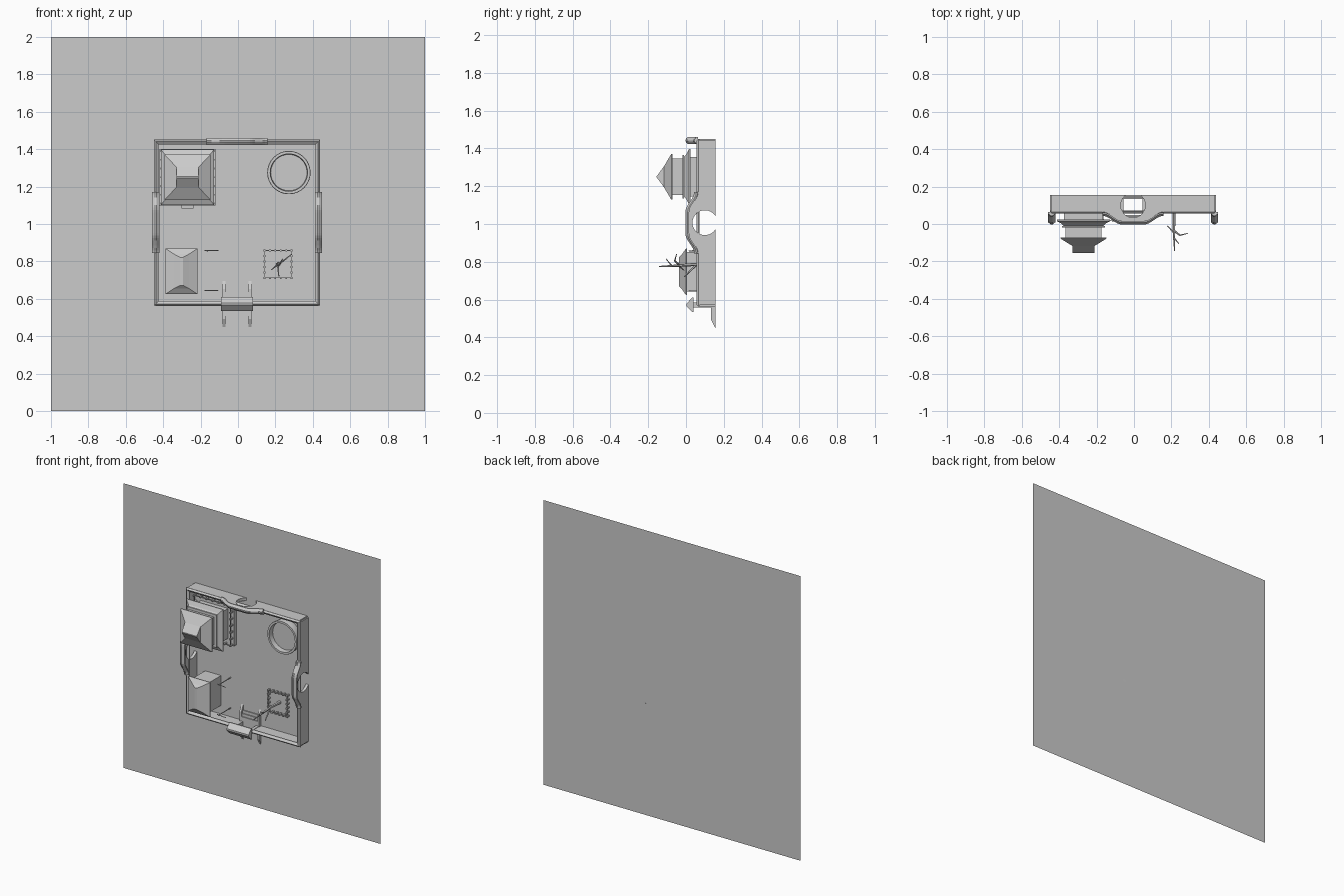
import bpy, bmesh, math
from mathutils import Vector

if "Cube" in bpy.data.objects:
    bpy.data.objects.remove(bpy.data.objects["Cube"])

# Courtyard lying against an upright sheet: u = x, v = z, h = height off the sheet (toward -y)
def P(u, v, h):
    return (u, 0.155 - h, v)

CU, CV, HALF = -0.005, 1.007, 0.435

def finish(name, bm):
    bmesh.ops.remove_doubles(bm, verts=bm.verts, dist=1e-5)
    bmesh.ops.recalc_face_normals(bm, faces=bm.faces)
    me = bpy.data.meshes.new(name)
    bm.to_mesh(me)
    bm.free()
    ob = bpy.data.objects.new(name, me)
    bpy.context.collection.objects.link(ob)
    return ob

def add_loft(bm, rings, cap=True):
    vs = [[bm.verts.new(P(*p)) for p in r] for r in rings]
    n = len(vs[0])
    for a, b in zip(vs, vs[1:]):
        for i in range(n):
            j = (i + 1) % n
            bm.faces.new((a[i], a[j], b[j], b[i]))
    if cap:
        bm.faces.new(vs[0][::-1])
        bm.faces.new(vs[-1])

def loft(name, rings):
    bm = bmesh.new()
    add_loft(bm, rings)
    return finish(name, bm)

def rect(u, v, a, b, h):
    return [(u - a, v - b, h), (u + a, v - b, h), (u + a, v + b, h), (u - a, v + b, h)]

def tiers(name, u, v, levels):
    return loft(name, [rect(u, v, a, b, h) for a, b, h in levels])

def boxes(name, items):
    bm = bmesh.new()
    for u, v, a, b, h0, h1 in items:
        add_loft(bm, [rect(u, v, a, b, h0), rect(u, v, a, b, h1)])
    return finish(name, bm)

def tube(bm, p, q, r0, r1, n=6):
    p, q = Vector(p), Vector(q)
    d = (q - p).normalized()
    s = d.cross(Vector((0.3, 1, 0.2))).normalized()
    t = d.cross(s)
    ring = lambda c, r: [tuple(c + r * (math.cos(2 * math.pi * i / n) * s + math.sin(2 * math.pi * i / n) * t)) for i in range(n)]
    add_loft(bm, [ring(p, r0), ring(q, r1)])

# backing sheet
bm = bmesh.new()
bm.faces.new([bm.verts.new(P(*p)) for p in rect(0, 1, 1, 1, 0)])
finish("ground_sheet", bm)

# perimeter walls with moon gates and wavy roofs; s runs along the wall, d across it
def rise(s):
    t = min(1, max(0, (0.16 - abs(s)) / 0.10))
    return 0.05 * t * t * (3 - 2 * t)

def place(side):
    return {"left": lambda s, d, h: (CU - HALF + d, CV + s, h),
            "right": lambda s, d, h: (CU + HALF - d, CV + s, h),
            "back": lambda s, d, h: (CU + s, CV + HALF - d, h)}[side]

for side in ("left", "right", "back"):
    f = place(side)
    R, hc = 0.066, 0.055
    a0 = math.asin(hc / R)
    arc = [(-R * math.cos(t), hc + R * math.sin(t))
           for t in (-a0 + (math.pi + 2 * a0) * i / 24 for i in range(25))]
    top = [(0.17 - 0.34 * i / 24) for i in range(25)]
    outline = [(-HALF, 0)] + arc + [(HALF, 0), (HALF, 0.09)] + [(s, 0.09 + rise(s)) for s in top] + [(-HALF, 0.09)]
    loft(side + "_wall", [[f(s, d, h) for s, h in outline] for d in (-0.009, 0.011)])
    section = [(-0.019, 0.0), (-0.019, 0.008), (-0.004, 0.02), (0.004, 0.02), (0.019, 0.008), (0.019, 0.0)]
    loft(side + "_gate_roof", [[f(s, d, 0.092 + rise(s) * 0.92 + k) for d, k in section]
                               for s in (-0.163 + 0.326 * i / 24 for i in range(25))])

# front wall, split by the entrance
FV = CV - HALF
boxes("front_wall", [(CU + m * 0.245, FV, 0.19, 0.01, 0, 0.09) for m in (-1, 1)])

# mitred wall coping
bm = bmesh.new()
prof = [(0.009, 0.083), (0.009, 0.089), (-0.001, 0.1), (-0.016, 0.089), (-0.016, 0.083)]
add_loft(bm, [rect(CU, CV, HALF + o, HALF + o, h) for o, h in prof + prof[:1]], cap=False)
finish("wall_coping", bm)

# entrance gate
boxes("entrance_posts", [(CU + m * 0.062, FV, 0.011, 0.013, 0, 0.12) for m in (-1, 1)]
      + [(CU, FV, 0.07, 0.011, 0.107, 0.122)])
loft("entrance_roof", [[(u, FV + b, h) for b, h in
     ((-0.038, 0.114), (-0.038, 0.122), (-0.006, 0.153), (0.006, 0.153), (0.038, 0.122), (0.038, 0.114))]
     for u in (CU - 0.085, CU + 0.085)])
boxes("entrance_steps", [(CU, FV, 0.062, b, 0, h) for b, h in ((0.085, 0.007), (0.065, 0.014), (0.045, 0.02))])
for m in (-1, 1):
    loft("step_cheek", [[(CU + m * u, FV + b, h) for b, h in
         ((-0.122, 0), (-0.08, 0.022), (0.08, 0.022), (0.122, 0))] for u in (0.062, 0.077)])

# square fence helper
def fence(name, u, v, half, n, h0, h1):
    items = []
    for i in range(n):
        s = -half + 2 * half * i / (n - 1)
        for m in (-1, 1):
            items += [(u + s, v + m * half, 0.005, 0.005, h0, h1)]
            if 0 < i < n - 1:
                items += [(u + m * half, v + s, 0.005, 0.005, h0, h1)]
    for m in (-1, 1):
        k = h0 + 0.65 * (h1 - h0)
        items += [(u + m * half, v, 0.002, half, k, k + 0.006), (u, v + m * half, half, 0.002, k, k + 0.006)]
    return boxes(name, items)

# two storey pavilion
U, V = -0.27, 1.25
tiers("pavilion_base", U, V, [(0.15, 0.15, 0), (0.15, 0.15, 0.03)])
boxes("pavilion_steps", [(U, V - 0.155, 0.033, 0.012, 0, 0.015)])
fence("pavilion_railing", U, V, 0.14, 7, 0.03, 0.06)
tiers("pavilion_lower_body", U, V, [(0.105, 0.105, 0.03), (0.105, 0.105, 0.14)])
tiers("pavilion_lower_roof", U, V, [(0.143, 0.148, 0.132), (0.143, 0.148, 0.139), (0.118, 0.12, 0.152), (0.1, 0.1, 0.17)])
tiers("pavilion_balcony", U, V, [(0.115, 0.115, 0.166), (0.115, 0.115, 0.173)])
tiers("pavilion_upper_body", U, V, [(0.097, 0.097, 0.17), (0.097, 0.097, 0.232)])
tiers("pavilion_upper_roof", U, V, [(0.123, 0.121, 0.227), (0.123, 0.121, 0.233), (0.06, 0.055, 0.272), (0.058, 0.003, 0.31)])

# side hall
U, V = -0.302, 0.747
tiers("hall_body", U, V, [(0.062, 0.105, 0), (0.062, 0.105, 0.155)])
tiers("hall_roof", U, V, [(0.085, 0.122, 0.15), (0.085, 0.122, 0.156), (0.04, 0.092, 0.177), (0.008, 0.075, 0.193)])

# lantern poles
for v in (0.858, 0.645):
    bm = bmesh.new()
    tube(bm, (-0.165, v, 0), (-0.165, v, 0.14), 0.004, 0.003)
    tube(bm, (-0.178, v, 0.13), (-0.105, v, 0.14), 0.003, 0.002)
    finish("lantern_pole", bm)

# round basin
ring = lambda r, h: [(0.272 + r * math.cos(2 * math.pi * i / 32), 1.275 + r * math.sin(2 * math.pi * i / 32), h) for i in range(32)]
basin = loft("round_basin", [ring(r, h) for r, h in ((0.11, 0), (0.116, 0.05), (0.114, 0.055), (0.1, 0.055), (0.097, 0.02))])
bpy.context.view_layer.objects.active = basin
basin.select_set(True)
bpy.ops.object.shade_smooth_by_angle(angle=math.radians(30))

# fenced bare tree
fence("tree_fence", 0.214, 0.785, 0.073, 6, 0, 0.03)
bm = bmesh.new()
T = (0.215, 0.785)
for p, q, a, b in (((*T, 0), (0.214, 0.787, 0.09), 0.012, 0.009),
                   ((0.214, 0.787, 0.09), (0.213, 0.78, 0.19), 0.009, 0.007),
                   ((0.213, 0.78, 0.19), (0.217, 0.775, 0.298), 0.007, 0.003),
                   ((0.213, 0.784, 0.1), (0.218, 0.72, 0.165), 0.006, 0.003),
                   ((0.213, 0.783, 0.19), (0.245, 0.805, 0.215), 0.006, 0.004),
                   ((0.245, 0.805, 0.215), (0.288, 0.84, 0.205), 0.004, 0.002),
                   ((0.213, 0.783, 0.2), (0.178, 0.755, 0.165), 0.005, 0.002),
                   ((0.215, 0.778, 0.23), (0.24, 0.815, 0.26), 0.004, 0.002)):
    tube(bm, p, q, a, b)
finish("bare_tree", bm)
